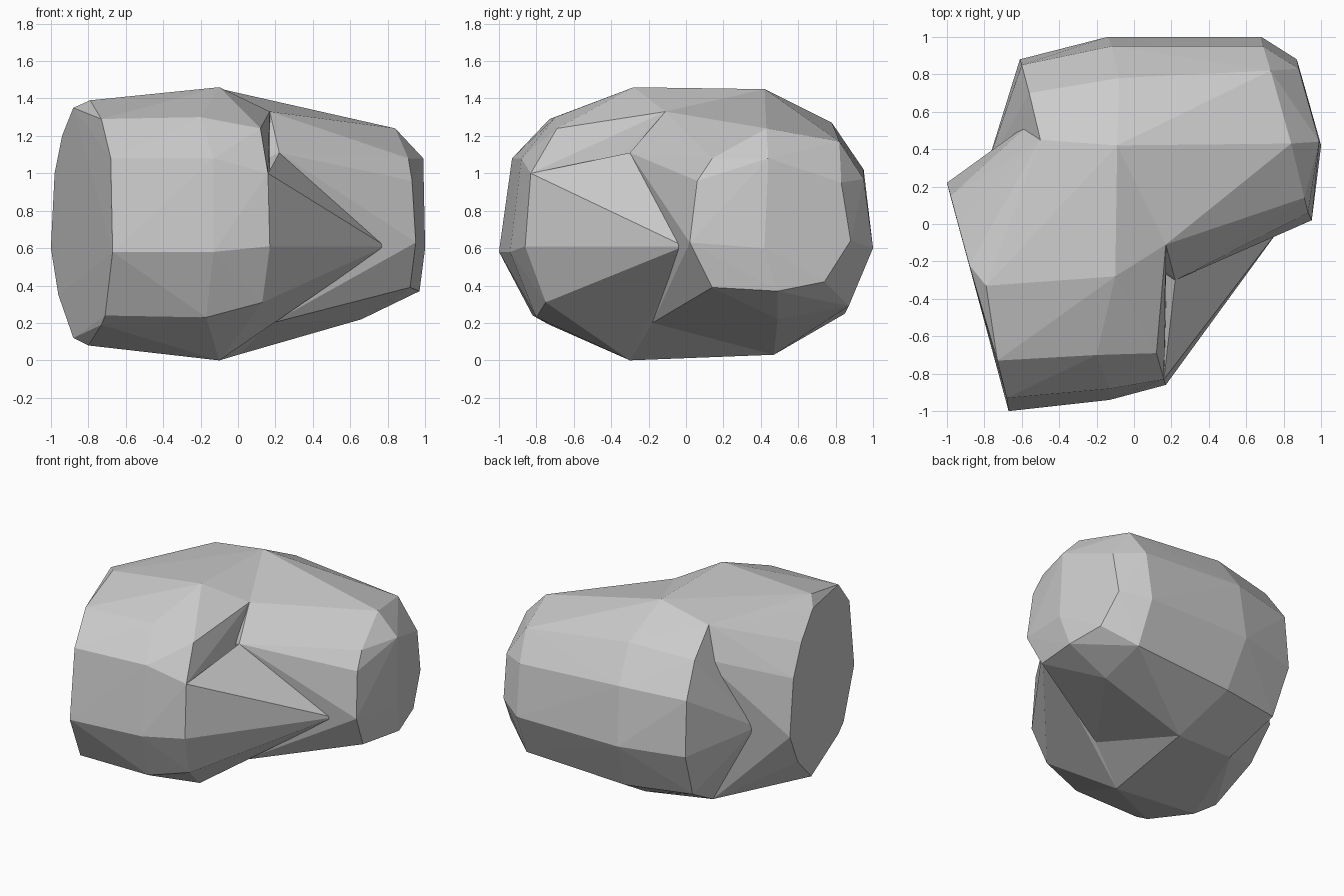
import bpy, bmesh

# Points along the crease where the lobes meet
crease = [(0.17, -0.11, 1.33), (-0.09, 0.42, 1.45), (-0.50, 0.45, 1.38),
          (-0.79, 0.30, 0.65), (-0.50, 0.40, 0.08), (0.00, 0.47, 0.03),
          (0.18, -0.18, 0.20)]
web_tip = (0.79, -0.01, 0.61)
notch = (0.22, -0.30, 1.11)

# Front lobe: slanted flat left end with chipped top and bottom corners
left_cap = [(-1.0, 0.22, 0.60), (-0.98, 0.15, 1.0), (-0.94, 0.0, 1.20),
            (-0.88, -0.22, 1.35), (-0.79, -0.33, 1.39), (-0.73, -0.73, 1.29),
            (-0.68, -0.93, 1.08), (-0.67, -1.0, 0.58), (-0.71, -0.82, 0.24),
            (-0.73, -0.73, 0.19), (-0.80, -0.33, 0.08), (-0.88, -0.20, 0.12),
            (-0.96, 0.07, 0.35)]
# Front lobe: middle and right sections
front_mid = [(-0.10, -0.28, 1.46), (-0.20, -0.70, 1.30), (-0.13, -0.88, 1.08),
             (-0.13, -0.94, 0.58), (-0.17, -0.80, 0.23), (-0.10, -0.30, 0.0)]
front_right = [(0.12, -0.69, 1.24), (0.16, -0.83, 1.0),
               (0.17, -0.86, 0.61), (0.13, -0.75, 0.31)]
front_back = [(-0.53, 0.56, 1.18)]

# Back lobe: flat right end, bevel ring, middle and left sections
right_cap = [(0.95, 0.02, 0.63), (0.93, 0.06, 0.96), (0.99, 0.44, 1.08),
             (0.88, 0.83, 0.95), (0.87, 0.88, 0.64), (0.91, 0.74, 0.42),
             (0.97, 0.49, 0.37), (0.92, 0.14, 0.39), (1.0, 0.42, 0.60)]
right_ring = [(0.91, 0.14, 1.08), (0.84, 0.43, 1.24), (0.66, 0.47, 1.24),
              (0.73, 0.82, 1.17), (0.69, 0.95, 0.97), (0.68, 1.0, 0.60),
              (0.69, 0.87, 0.29), (0.66, 0.49, 0.22)]
back_mid = [(-0.08, 0.78, 1.27), (-0.12, 0.95, 1.02),
            (-0.14, 1.0, 0.60), (-0.10, 0.85, 0.25)]
back_left = [(-0.56, 0.70, 1.23), (-0.60, 0.85, 1.0),
             (-0.61, 0.88, 0.60), (-0.58, 0.75, 0.27)]

# Web: the triangular facets spanning the front crease
web = front_right[1:] + [web_tip, notch, (0.18, -0.18, 0.20),
                         (-0.10, -0.30, 0.0), (0.0, 0.1, 0.7)]


def faceted_lobe(name, points):
    """Wrap a flat-faced convex skin around cross-section points."""
    bm = bmesh.new()
    for p in points:
        bm.verts.new(p)
    hull = bmesh.ops.convex_hull(bm, input=bm.verts[:])
    loose = {v for v in hull["geom_interior"] + hull["geom_unused"]
             if isinstance(v, bmesh.types.BMVert)}
    bmesh.ops.delete(bm, geom=list(loose), context='VERTS')
    bmesh.ops.recalc_face_normals(bm, faces=bm.faces[:])
    mesh = bpy.data.meshes.new(name)
    bm.to_mesh(mesh)
    bm.free()
    obj = bpy.data.objects.new(name, mesh)
    bpy.context.collection.objects.link(obj)
    return obj


rock = faceted_lobe("rock", crease + left_cap + front_mid + front_right
                    + front_back)
back = faceted_lobe("rock_back_lobe", crease + right_cap + right_ring
                    + back_mid + back_left + [notch, web_tip])
front_web = faceted_lobe("rock_front_web", web)

# Fuse the lobes into one rock
for part in (back, front_web):
    union = rock.modifiers.new("fuse_" + part.name, 'BOOLEAN')
    union.operation = 'UNION'
    union.solver = 'EXACT'
    union.object = part
    part.hide_render = True
    part.hide_viewport = True
